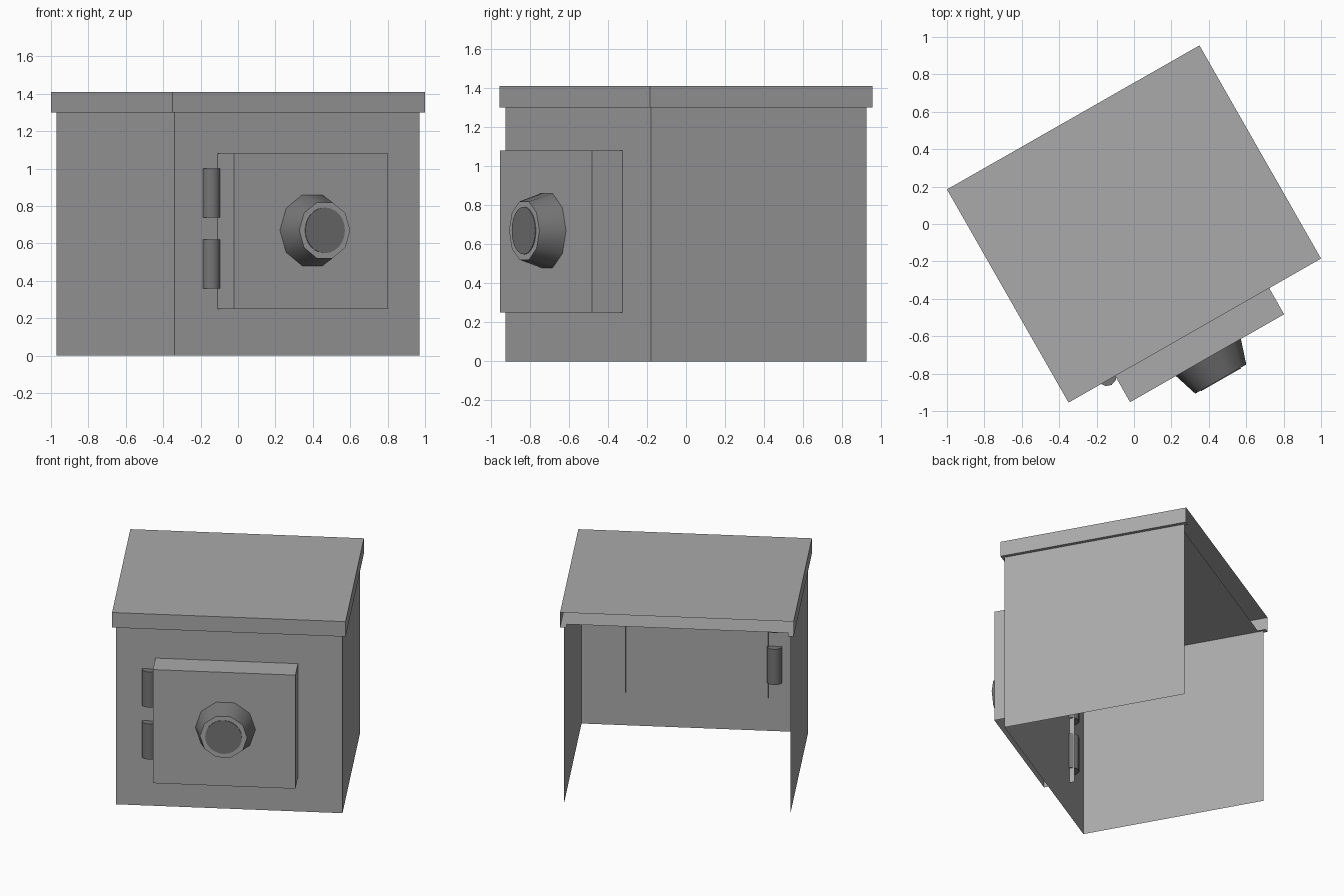
import bpy, bmesh, math
from mathutils import Matrix, Vector

cube = bpy.data.objects.get("Cube")
if cube:
    bpy.data.objects.remove(cube, do_unlink=True)

TURN = Matrix.Rotation(math.radians(29.7), 4, 'Z')


def material(name, value):
    mat = bpy.data.materials.new(name)
    mat.use_nodes = True
    colour = (value, value, value, 1)
    mat.diffuse_color = colour
    mat.node_tree.nodes["Principled BSDF"].inputs["Base Color"].default_value = colour
    return mat


grey = material("steel_grey", 0.4)
dark = material("dark_grey", 0.18)


def finish(name, bm, mats, smooth=False):
    bm.transform(TURN)
    mesh = bpy.data.meshes.new(name)
    bm.to_mesh(mesh)
    bm.free()
    for mat in mats:
        mesh.materials.append(mat)
    obj = bpy.data.objects.new(name, mesh)
    bpy.context.collection.objects.link(obj)
    if smooth:
        bpy.ops.object.select_all(action='DESELECT')
        obj.select_set(True)
        bpy.context.view_layer.objects.active = obj
        bpy.ops.object.shade_smooth_by_angle(angle=math.radians(40))
    return obj


SIDES = {"left": (1, 0, 0), "right": (-1, 0, 0), "back": (0, 1, 0),
         "front": (0, -1, 0), "top": (0, 0, 1), "bottom": (0, 0, -1)}


def shell(name, low, high, keep):
    """Thin box made only of the named sides."""
    low, high = Vector(low), Vector(high)
    bm = bmesh.new()
    bmesh.ops.create_cube(bm, size=1)
    walls = [Vector(SIDES[k]) for k in keep.split()]
    bm.normal_update()
    gone = [f for f in bm.faces if all(f.normal.dot(w) < 0.9 for w in walls)]
    bmesh.ops.delete(bm, geom=gone, context='FACES')
    size = high - low
    bmesh.ops.scale(bm, vec=size, verts=bm.verts)
    bmesh.ops.translate(bm, vec=(low + high) / 2, verts=bm.verts)
    return finish(name, bm, [grey])


# Cabinet, open at the back and underneath
shell("body", (-0.754, -0.636, 0), (0.754, 0.636, 1.3), "left right front")

# Overhanging lid with an open back and a floor set in from the rear edge
shell("lid", (-0.777, -0.656, 1.3), (0.777, 0.656, 1.41), "left right front top")
shell("lid_floor", (-0.777, -0.656, 1.3), (0.777, 0.6, 1.41), "bottom")
for side, x in (("left", 0.757), ("right", -0.757)):
    shell(side + "_lid_ledge", (x - 0.02, 0.6, 1.3), (x + 0.02, 0.656, 1.41), "bottom")

# Door, whose edges reach slightly through the front wall
shell("door", (-0.49, -0.817, 0.25), (0.458, -0.6, 1.08), "left right front top")

# Hinge barrels
for name, z in (("lower_hinge", 0.49), ("upper_hinge", 0.87)):
    bm = bmesh.new()
    bmesh.ops.create_cone(bm, cap_ends=True, segments=10, radius1=0.052,
                          radius2=0.052, depth=0.26,
                          matrix=Matrix.Translation((-0.53, -0.636, z)))
    finish(name, bm, [dark], True)

# Ten-sided tapered knob with a pale front face
FORWARD = Matrix.Rotation(math.radians(90), 4, 'X')
bm = bmesh.new()
bmesh.ops.create_cone(bm, cap_ends=True, segments=10, radius1=0.2, radius2=0.157,
                      depth=0.133,
                      matrix=Matrix.Translation((-0.008, -0.8835, 0.67)) @ FORWARD
                      @ Matrix.Rotation(math.radians(90), 4, 'Z'))
bm.normal_update()
for face in bm.faces:
    face.material_index = 0 if face.normal.y < -0.9 else 1
finish("knob", bm, [grey, dark], True)

# Dark disc on the knob
bm = bmesh.new()
bmesh.ops.create_cone(bm, cap_ends=True, segments=24, radius1=0.122, radius2=0.122,
                      depth=0.004,
                      matrix=Matrix.Translation((-0.008, -0.952, 0.67)) @ FORWARD)
finish("knob_disc", bm, [dark])
